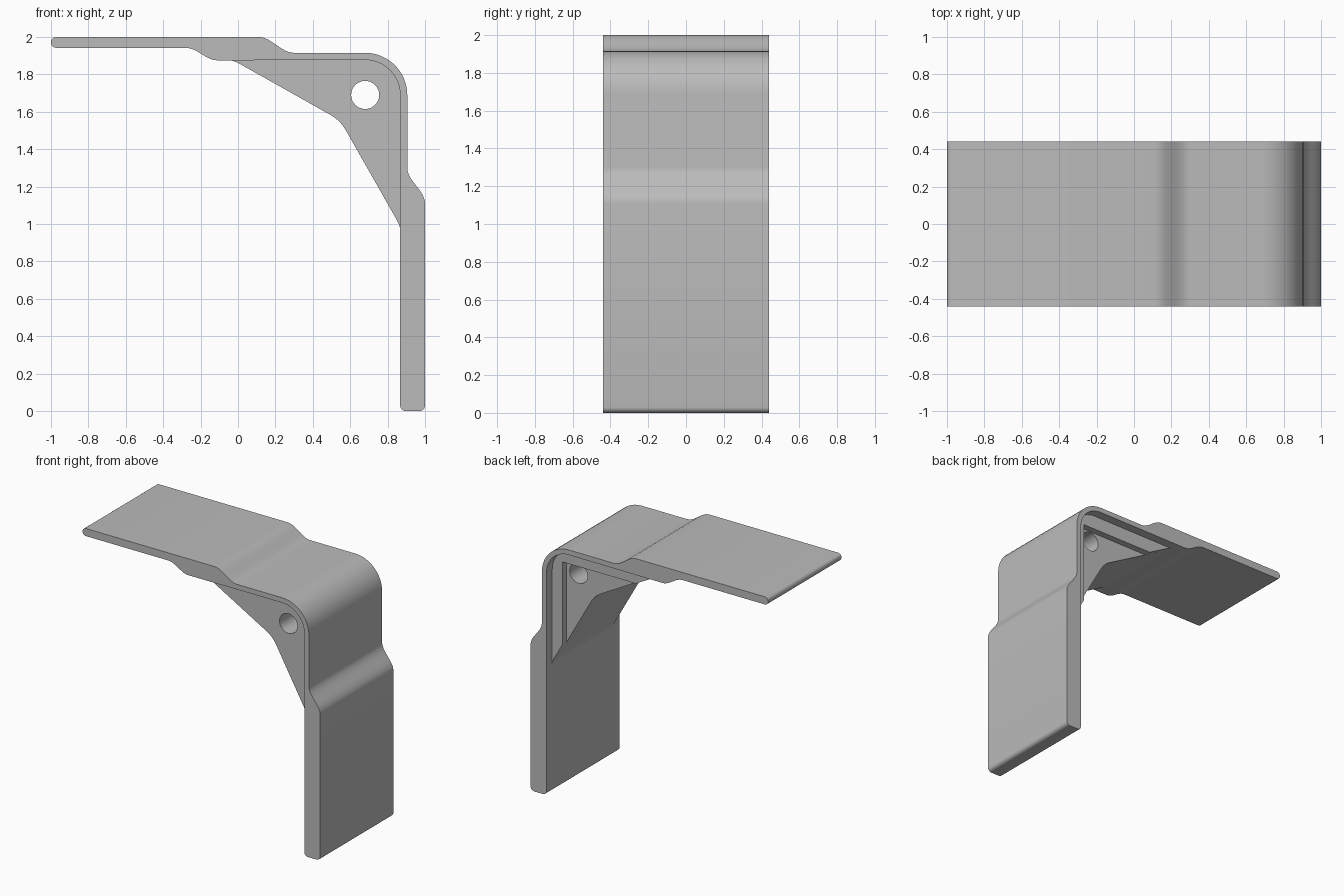
import bpy
from math import cos, sin, pi, radians

cube = bpy.data.objects.get("Cube")
if cube:
    bpy.data.objects.remove(cube, do_unlink=True)

grey = bpy.data.materials.new("plain_grey")
grey.use_nodes = True
colour = (0.5, 0.5, 0.5, 1)
grey.diffuse_color = colour
grey.node_tree.nodes["Principled BSDF"].inputs["Base Color"].default_value = colour


def arc(cx, cz, r, start, end, n=12):
    angles = [radians(start + (end - start) * i / n) for i in range(n + 1)]
    return [(cx + r * cos(a), cz + r * sin(a)) for a in angles]


def ease(a, b, along_x=True, n=12):
    """S-shaped step from a to b, tangent to the chosen axis at both ends."""
    pts = []
    for i in range(n + 1):
        t = i / n
        s = (1 - cos(pi * t)) / 2
        u, v = (t, s) if along_x else (s, t)
        pts.append((a[0] + (b[0] - a[0]) * u, a[1] + (b[1] - a[1]) * v))
    return pts


def bend(a, corner, b, n=6):
    """Rounded corner as a quadratic curve."""
    ts = [i / n for i in range(n + 1)]
    return [tuple((1 - t) ** 2 * p + 2 * t * (1 - t) * q + t * t * r
                  for p, q, r in zip(a, corner, b)) for t in ts]


def extrude(name, loops, y0, y1):
    """Extrude closed x-z loops (first outer, rest holes) from y0 to y1."""
    curve = bpy.data.curves.new(name, "CURVE")
    curve.dimensions = "2D"
    curve.fill_mode = "BOTH"
    curve.extrude = (y1 - y0) / 2
    for loop in loops:
        spline = curve.splines.new("POLY")
        spline.points.add(len(loop) - 1)
        for point, (x, z) in zip(spline.points, loop):
            point.co = (x, z, 0, 1)
        spline.use_cyclic_u = True
    obj = bpy.data.objects.new(name, curve)
    bpy.context.collection.objects.link(obj)
    obj.rotation_euler.x = pi / 2
    obj.location.y = (y0 + y1) / 2
    bpy.ops.object.select_all(action="DESELECT")
    obj.select_set(True)
    bpy.context.view_layer.objects.active = obj
    bpy.ops.object.convert(target="MESH")
    obj = bpy.context.object
    bpy.ops.object.mode_set(mode="EDIT")
    bpy.ops.mesh.select_all(action="SELECT")
    bpy.ops.mesh.remove_doubles(threshold=0.0001)
    bpy.ops.mesh.normals_make_consistent(inside=False)
    bpy.ops.object.mode_set(mode="OBJECT")
    obj.data.materials.clear()
    obj.data.materials.append(grey)
    bpy.ops.object.shade_smooth_by_angle(angle=radians(30))
    return obj


# Bent strip: outer side from the flat end to the foot, then back inside
CX, CZ = 0.68, 1.69
strip = (arc(-0.972, 1.972, 0.028, 180, 90, 6)
         + ease((0.11, 2), (0.3, 1.915))
         + arc(CX, CZ, 0.225, 90, 0)
         + ease((0.905, 1.3), (1, 1.11), False)
         + arc(0.97, 0.03, 0.03, 0, -90, 6)
         + arc(0.897, 0.03, 0.03, -90, -180, 6)
         + arc(CX, CZ, 0.187, 0, 90)
         + ease((-0.11, 1.875), (-0.28, 1.942))
         + arc(-0.972, 1.97, 0.028, 270, 180, 6)[:-1])
extrude("bent_strip", [strip], -0.44, 0.44)

# Corner gusset: filled triangle with a broken inner corner and a round hole
inner_bend = arc(CX, CZ, 0.195, 90, 0)
top_tip = bend((0.02, 1.85), (-0.02, 1.873), (-0.05, 1.878))
foot_tip = bend((0.873, 0.955), (0.865, 0.99), (0.85, 1.02))
middle = bend((0.58, 1.495), (0.55, 1.55), (0.5, 1.58))
hole = arc(CX, CZ, 0.075, 0, 360, 32)[:-1]
extrude("corner_gusset", [inner_bend + foot_tip + middle + top_tip, hole],
        -0.365, 0.32)

# Raised rim along the strip on the back of the gusset
rim = inner_bend + foot_tip + [(0.78, 1.143), (0.78, 1.77), (0.163, 1.77)] + top_tip
extrude("gusset_rim", [rim], 0.32, 0.37)
